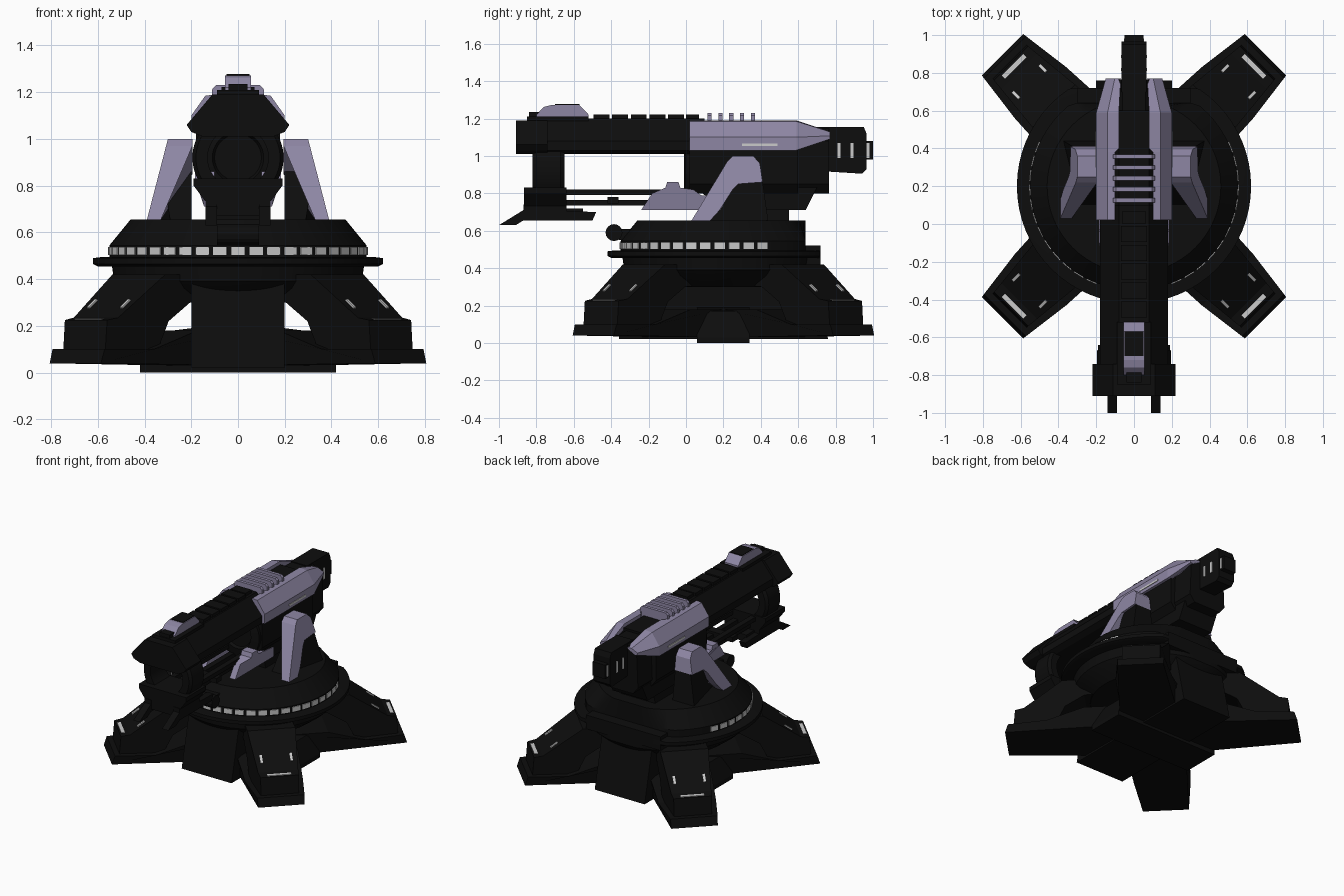
import bpy, bmesh, math
from mathutils import Matrix, Vector

if "Cube" in bpy.data.objects:
    bpy.data.objects.remove(bpy.data.objects["Cube"])


def material(name, rgb):
    m = bpy.data.materials.new(name)
    m.use_nodes = True
    m.diffuse_color = (*rgb, 1)
    m.node_tree.nodes["Principled BSDF"].inputs["Base Color"].default_value = (*rgb, 1)
    return m


DARK = material("near_black", (0.004, 0.004, 0.004))
PURPLE = material("dusty_purple", (0.27, 0.24, 0.37))
LIGHT = material("pale_light", (0.6, 0.6, 0.6))
CENTRE = Vector((0, 0.2, 0))  # turntable axis


def finish(name, bm, mat, mirror=False, smooth=False):
    bmesh.ops.recalc_face_normals(bm, faces=bm.faces)
    me = bpy.data.meshes.new(name)
    bm.to_mesh(me)
    bm.free()
    me.materials.append(mat)
    ob = bpy.data.objects.new(name, me)
    bpy.context.collection.objects.link(ob)
    if mirror:
        ob.modifiers.new("mirror", "MIRROR")
    if smooth:
        bpy.ops.object.select_all(action="DESELECT")
        ob.select_set(True)
        bpy.context.view_layer.objects.active = ob
        bpy.ops.object.shade_smooth_by_angle(angle=math.radians(30))
    return ob


def loft(name, profile, stations, place, mat, mirror=False):
    """Sweep a closed profile through stations; place(p, q, s) gives a point."""
    bm = bmesh.new()
    rings = [[bm.verts.new(place(p, q, s)) for p, q in profile] for s in stations]
    n = len(profile)
    for a, b in zip(rings, rings[1:]):
        for i in range(n):
            bm.faces.new((a[i], a[(i + 1) % n], b[(i + 1) % n], b[i]))
    bm.faces.new(rings[0])
    bm.faces.new(rings[-1])
    return finish(name, bm, mat, mirror)


def side_prism(name, profile, x0, x1, mat, mirror=False):
    """Profile in y, z swept along x."""
    return loft(name, profile, (x0, x1), lambda y, z, x: (x, y, z), mat, mirror)


def front_prism(name, half, y0, y1, mat):
    """Symmetric section in x, z (right half given) swept along y."""
    section = half + [(-x, z) for x, z in reversed(half)]
    return loft(name, section, (y0, y1), lambda x, z, y: (x, y, z), mat)


def box(name, lo, hi, mat, mirror=False):
    rect = [(lo[1], lo[2]), (hi[1], lo[2]), (hi[1], hi[2]), (lo[1], hi[2])]
    return side_prism(name, rect, lo[0], hi[0], mat, mirror)


def lathe(name, profile, mat, back=9, axis_y=None, closed=False):
    """Turn an r, h profile about the turntable, or about y at height axis_y."""
    bm = bmesh.new()
    n, rings = 64, []
    for r, h in profile:
        ring = []
        for i in range(n):
            c, s = math.cos(math.tau * i / n) * r, math.sin(math.tau * i / n) * r
            co = (c, min(s + CENTRE.y, back), h) if axis_y is None else (c, h, axis_y + s)
            ring.append(bm.verts.new(co))
        rings.append(ring)
    pairs = list(zip(rings, rings[1:]))
    if closed:
        pairs.append((rings[-1], rings[0]))
    else:
        bm.faces.new(rings[0])
        bm.faces.new(rings[-1])
    for a, b in pairs:
        for i in range(n):
            bm.faces.new((a[i], a[(i + 1) % n], b[(i + 1) % n], b[i]))
    return finish(name, bm, mat, smooth=True)


# Base keel and side brackets
side_prism("base_keel", [(-0.36, 0.02), (0.76, 0.02), (0.68, 0.38), (-0.28, 0.38)], -0.2, 0.2, DARK)
front_prism("base_side_bracket", [(0.42, 0), (0.42, 0.03), (0.36, 0.17), (0.2, 0.19)], 0.06, 0.34, DARK)

# Four splayed legs with marker lights
foot = [(0.2, 0.03), (0.985, 0.04), (0.965, 0.1), (0.7, 0.1), (0.45, 0.18), (0.2, 0.18)]
strut = [(0.93, 0.1), (0.92, 0.225), (0.86, 0.235), (0.6, 0.42), (0.3, 0.42),
         (0.3, 0.31), (0.45, 0.3), (0.58, 0.22), (0.64, 0.1)]
foot_width = lambda u: 0.205 - max(0, u - 0.6) * 0.13
for i in range(4):
    turn = Matrix.Translation(CENTRE) @ Matrix.Rotation(math.radians(45 + 90 * i), 4, "Z")
    parts = [
        loft("leg_foot", foot, (-1, 1), lambda u, z, s: (u, s * foot_width(u), z), DARK),
        loft("leg_strut", strut, (-1, 1), lambda u, z, s: (u, s * (0.16 - max(0, u - 0.6) * 0.1), z), DARK),
        box("leg_end_light", (0.885, -0.08, 0.222), (0.91, 0.08, 0.231), LIGHT),
    ]
    for side in (-1, 1):
        dash = box("leg_dash_light", (-0.03, -0.008, 0), (0.03, 0.008, 0.008), LIGHT)
        slope = Matrix.Rotation(math.atan2(0.185, 0.26), 4, "Y")
        dash.matrix_world = turn @ Matrix.Translation((0.78, side * 0.1, 0.291)) @ slope
    for ob in parts:
        ob.matrix_world = turn

# Turntable
lathe("turntable_underside", [(0.42, 0.3), (0.5, 0.36), (0.53, 0.39), (0.54, 0.46)], DARK, 0.72)
lathe("turntable_flange", [(0.6, 0.455), (0.62, 0.465), (0.62, 0.49), (0.58, 0.495)], DARK, 0.72)
lathe("turntable_deck", [(0.55, 0.49), (0.55, 0.545), (0.46, 0.655)], DARK, 0.64)
box("turntable_rear_block", (-0.3, 0.5, 0.42), (0.3, 0.72, 0.52), DARK)
for i in range(-14, 15):
    dash = box("ring_light", (-0.029, -0.004, 0.503), (0.029, 0.004, 0.537), LIGHT)
    dash.matrix_world = (Matrix.Translation(CENTRE) @ Matrix.Rotation(math.radians(8 * i), 4, "Z")
                         @ Matrix.Translation((0, -0.551, 0)))
roller = [(-0.385 + 0.045 * math.cos(math.tau * i / 16), 0.59 + 0.045 * math.sin(math.tau * i / 16))
          for i in range(16)]
side_prism("front_roller", roller, -0.09, 0.09, DARK)
box("front_roller_bracket", (-0.06, -0.36, 0.55), (0.06, -0.24, 0.61), DARK)
front_prism("gun_pedestal", [(0.14, 0.64), (0.12, 0.75)], 0.12, 0.55, DARK)

# Support arms
arm = [(0.03, 0.655), (0.22, 0.97), (0.25, 1.0), (0.36, 1.0), (0.395, 0.96), (0.41, 0.86),
       (0.28, 0.85), (0.25, 0.82), (0.18, 0.71), (0.13, 0.655)]


def arm_point(y, z, s):
    outer = 0.3 + (1 - z) * 0.26
    return (outer if s else (0.195 if z > 0.83 else outer - 0.06), y, z)


loft("support_arm", arm, (0, 1), arm_point, PURPLE, True)
web = [(0.1, 0.65), (0.27, 0.86), (0.41, 0.86), (0.44, 0.65)]
loft("support_arm_web", web, (0, 1),
     lambda y, z, s: (0.29 + (1 - z) * 0.24 if s and y > 0.26 else 0.2 + 0.09 * s, y, z), DARK, True)

# Gun body
front_prism("barrel_housing", [(0.14, 1.01), (0.18, 1.03), (0.18, 1.08), (0.08, 1.2)], -0.83, 0.1, DARK)
front_prism("barrel_head", [(0.15, 1.01), (0.2, 1.03), (0.22, 1.06), (0.11, 1.19)], -0.91, -0.74, DARK)
front_prism("breech_upper", [(0.14, 0.8), (0.18, 0.85), (0.18, 1.04), (0.08, 1.165)], 0.02, 0.6, DARK)
front_prism("breech_rear", [(0.11, 0.8), (0.15, 0.85), (0.14, 1.08), (0.06, 1.15)], 0.5, 0.765, DARK)
side_prism("breech_lower", [(0.05, 0.83), (0.2, 0.71), (0.64, 0.71), (0.68, 0.79), (0.7, 0.83)],
           -0.14, 0.14, DARK)
side_prism("tail_block", [(0.7, 0.92), (0.94, 0.905), (0.965, 0.93), (0.965, 1.12), (0.95, 1.155), (0.7, 1.155)],
           -0.065, 0.065, DARK)
box("tail_cap", (-0.05, 0.95, 0.98), (0.05, 1.0, 1.08), DARK)
for y in (0.81, 0.88, 0.965):
    box("tail_light", (0.045, y, 0.99), (0.07 if y < 0.95 else 0.054, y + 0.016, 1.07), LIGHT, True)

# Purple shroud, tapering to the rear
shell = [(0.1, 1.19), (0.14, 1.185), (0.2, 1.1), (0.2, 1.03), (0.17, 1.03), (0.1, 1.15)]


def shroud_point(x, z, y):
    if y > 0.7:
        return (0.07 + (x - 0.1) * 0.8, y, 1.11 + (z - 1.11) * 0.25)
    return (x - (0.02 if 0.39 < y and x < 0.12 else 0), y, z)


loft("shroud", shell, (0.02, 0.38, 0.4, 0.59, 0.77), shroud_point, PURPLE, True)
box("shroud_light", (0.198, 0.3, 1.053), (0.204, 0.49, 1.066), LIGHT, True)
for i in range(5):
    y = 0.115 + 0.058 * i
    front_prism("cooling_rib", [(0.115, 1.15), (0.11, 1.215), (0.095, 1.23)], y, y + 0.022, PURPLE)
box("rib_front_stop", (-0.06, 0, 1.15), (0.06, 0.07, 1.222), DARK)
for i in range(5):
    y = -0.495 + 0.1 * i
    box("barrel_ridge", (-0.07, y, 1.19), (0.07, y + 0.085, 1.222), DARK)

# Sight on top
side_prism("sight", [(-0.8, 1.19), (-0.8, 1.22), (-0.76, 1.262), (-0.72, 1.272), (-0.57, 1.272), (-0.52, 1.22),
                     (-0.52, 1.19)], -0.055, 0.055, PURPLE)
box("sight_top_plate", (-0.05, -0.7, 1.271), (0.05, -0.57, 1.277), DARK)
box("sight_base", (-0.09, -0.85, 1.18), (0.09, -0.52, 1.21), DARK)
box("sight_front", (-0.04, -0.84, 1.2), (0.04, -0.78, 1.235), DARK)

# Muzzle ring and lower fork
lathe("muzzle_ring", [(0.13, -0.82), (0.18, -0.82), (0.195, -0.8), (0.195, -0.67), (0.18, -0.65), (0.13, -0.65)],
      DARK, axis_y=0.92, closed=True)
lathe("breech_bore", [(0.17, 0.06), (0.17, -0.0), (0.11, -0.01), (0.1, 0.01)], DARK, axis_y=0.92)
front_prism("fork_collar", [(0.13, 0.72), (0.19, 0.8), (0.19, 0.83)], -0.865, -0.64, DARK)
side_prism("fork_prong", [(-1.0, 0.63), (-0.91, 0.63), (-0.87, 0.655), (-0.5, 0.655), (-0.48, 0.7), (-0.64, 0.705),
                          (-0.64, 0.75), (-0.87, 0.74), (-0.87, 0.71)], 0.09, 0.14, DARK, True)
box("fork_bridge", (-0.1, -0.86, 0.67), (0.1, -0.55, 0.72), DARK)
box("upper_rail", (0.07, -0.66, 0.79), (0.11, 0.06, 0.82), DARK, True)
box("lower_rail", (0.03, -0.66, 0.735), (0.07, 0.2, 0.765), DARK, True)
box("rail_clamp", (-0.12, -0.42, 0.745), (0.12, -0.36, 0.78), DARK)
guard = [(-0.24, 0.71), (-0.18, 0.8), (-0.11, 0.83), (-0.1, 0.86), (-0.04, 0.86), (-0.03, 0.83),
         (0.04, 0.82), (0.08, 0.79), (0.2, 0.78), (0.2, 0.71)]
loft("rail_guard", guard, (0, 1),
     lambda y, z, s: ((0.185 if z > 0.81 else 0.145) if s else 0.1, y, z), PURPLE, True)
